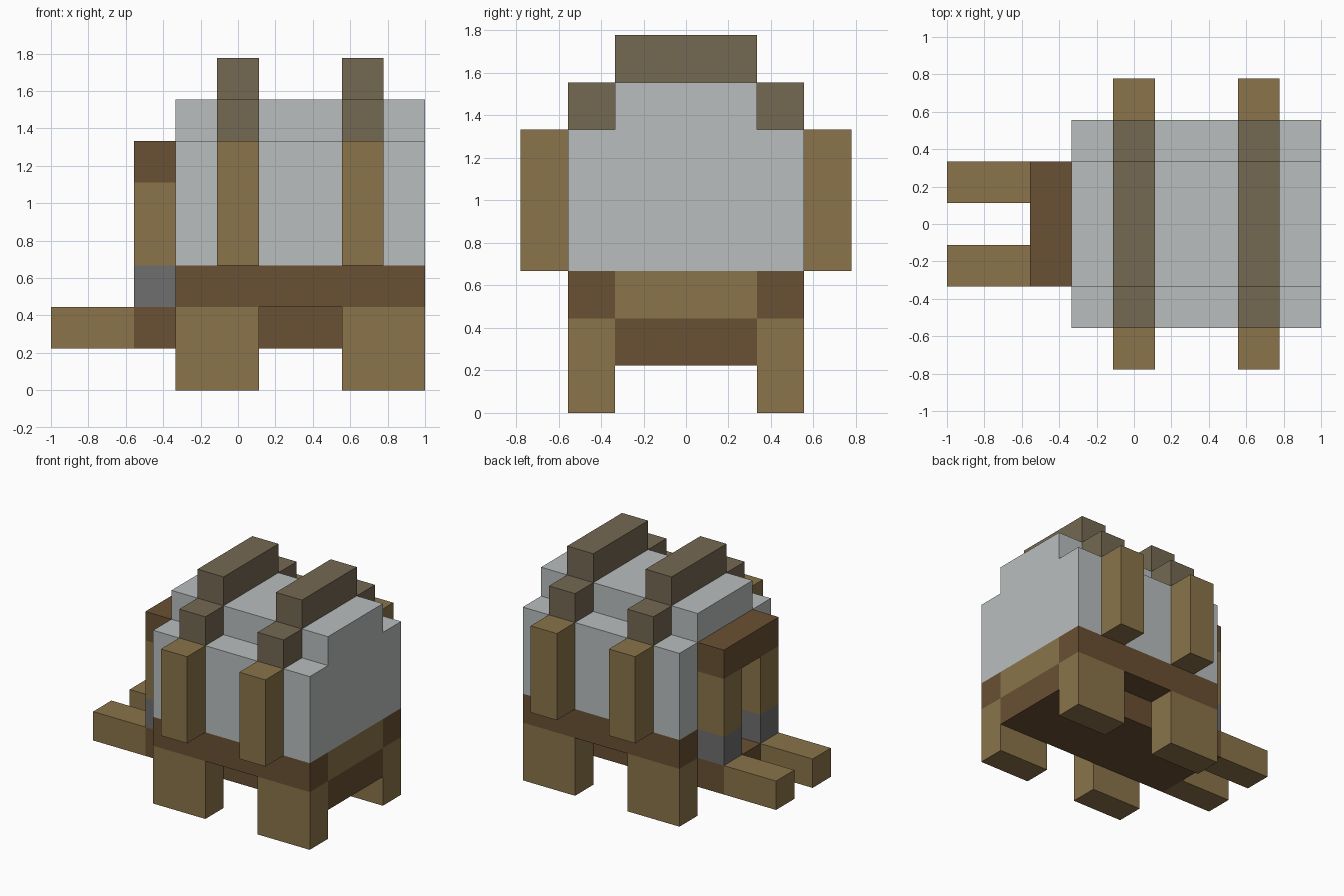
import bpy
import bmesh

cube = bpy.data.objects.get("Cube")
if cube:
    bpy.data.objects.remove(cube, do_unlink=True)

U = 2 / 9  # one block of the grid


def linear(c):
    c /= 255
    return c / 12.92 if c <= 0.04045 else ((c + 0.055) / 1.055) ** 2.4


def material(name, *rgb):
    colour = (*map(linear, rgb), 1)
    mat = bpy.data.materials.new(name)
    mat.diffuse_color = colour
    mat.use_nodes = True
    bsdf = mat.node_tree.nodes["Principled BSDF"]
    bsdf.inputs["Base Color"].default_value = colour
    bsdf.inputs["Roughness"].default_value = 0.9
    return mat


TAN = material("tan wood", 138, 116, 74)
DARK = material("dark wood", 106, 80, 51)
CANVAS = material("pale canvas", 186, 190, 190)
IRON = material("grey iron", 110, 110, 110)
TAUPE = material("taupe wood", 116, 104, 82)


def block(name, mat, x, y, z):
    """Box from (start, end) pairs in grid units: x from the shaft tips, y from the middle, z from the ground."""
    bm = bmesh.new()
    bmesh.ops.create_cube(bm, size=1)
    for v in bm.verts:
        v.co = [(r[0] if c < 0 else r[1]) * U for c, r in zip(v.co, (x, y, z))]
        v.co.x -= 1
    mesh = bpy.data.meshes.new(name)
    bm.to_mesh(mesh)
    bm.free()
    mesh.materials.append(mat)
    obj = bpy.data.objects.new(name, mesh)
    bpy.context.collection.objects.link(obj)


def pair(name, mat, x, y, z):
    """The same box on both sides of the wagon."""
    block("left_" + name, mat, x, y, z)
    block("right_" + name, mat, x, (-y[1], -y[0]), z)


MIDDLE = (-1.5, 1.5)
INNER = (0.5, 1.5)
SIDE = (1.5, 2.5)
OUTER = (2.5, 3.5)

# Wagon bed: floor, side beams, tailboard
block("floor", DARK, (2, 9), MIDDLE, (1, 2))
pair("side_beam", DARK, (3, 9), SIDE, (2, 3))
block("tailboard", TAN, (8, 9), MIDDLE, (2, 3))

# Block wheels and pulling shafts
pair("front_wheel", TAN, (3, 5), SIDE, (0, 2))
pair("rear_wheel", TAN, (7, 9), SIDE, (0, 2))
pair("shaft", TAN, (0, 2), INNER, (1, 2))

# Entrance frame
pair("post_foot", IRON, (2, 3), INNER, (2, 3))
pair("post", TAN, (2, 3), INNER, (3, 5))
block("lintel", DARK, (2, 3), MIDDLE, (5, 6))

# Hollow canvas cover
pair("canvas_side", CANVAS, (3, 9), SIDE, (3, 6))
block("canvas_back", CANVAS, (8, 9), MIDDLE, (3, 6))
block("canvas_roof", CANVAS, (3, 9), MIDDLE, (6, 7))

# Hoops stepping over the cover
for label, x in (("front", 4), ("rear", 7)):
    span = (x, x + 1)
    pair(label + "_hoop_upright", TAN, span, OUTER, (3, 6))
    pair(label + "_hoop_shoulder", TAUPE, span, SIDE, (6, 7))
    block(label + "_hoop_top", TAUPE, span, MIDDLE, (7, 8))
